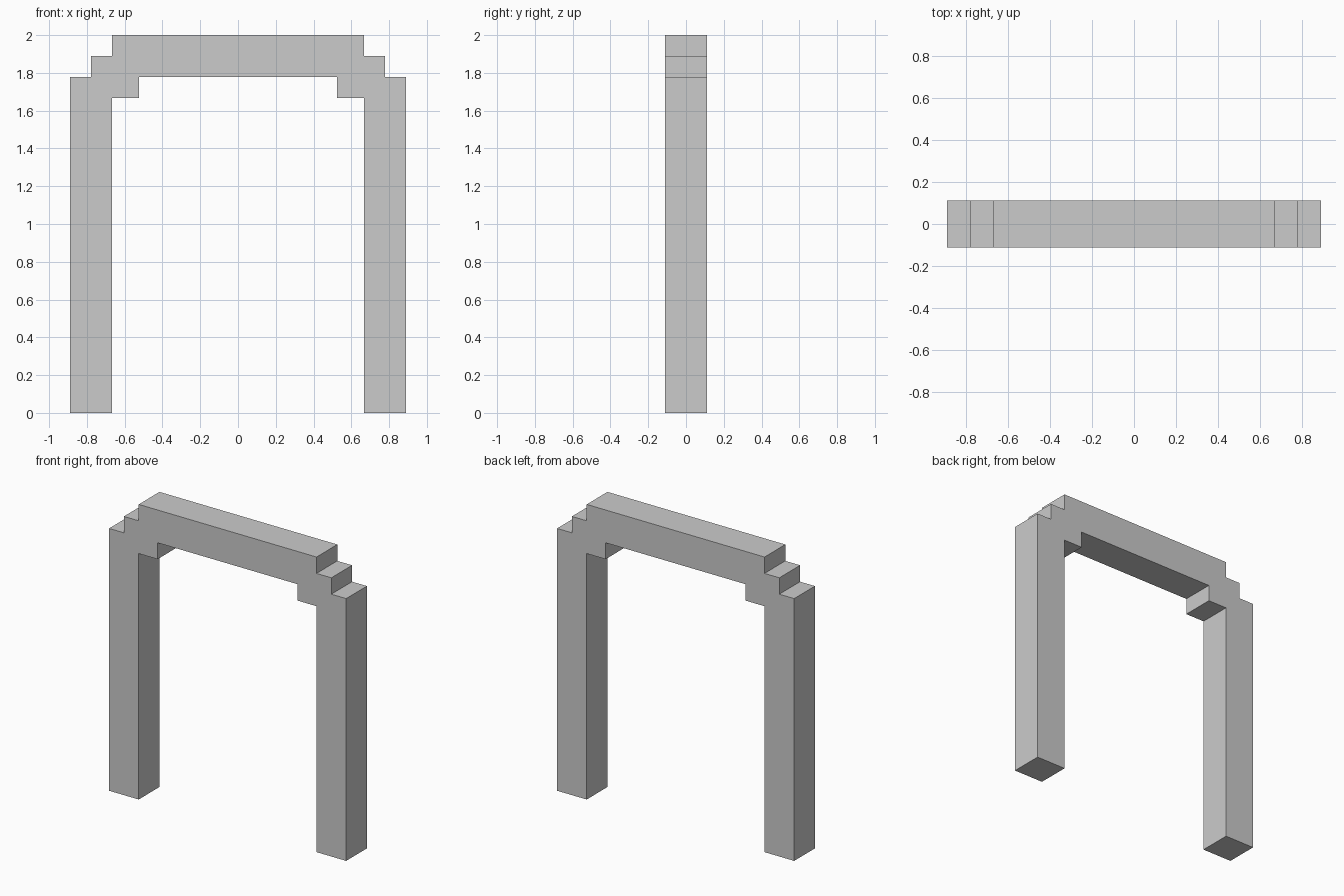
import bpy
import bmesh

if "Cube" in bpy.data.objects:
    bpy.data.objects.remove(bpy.data.objects["Cube"])

U = 1 / 9            # grid step of the model
DEPTH = 2 * U

# Right half of the stepped arch outline (x, z), from inner foot round to the top
half = [
    (0.525, 16 * U), (0.525, 15 * U), (6 * U, 15 * U), (6 * U, 0),   # inner step and leg
    (8 * U, 0), (8 * U, 16 * U),                                     # outer leg
    (7 * U, 16 * U), (7 * U, 17 * U), (6 * U, 17 * U), (6 * U, 2.0), # outer corner steps
]
outline = half + [(-x, z) for x, z in reversed(half)]

# Extrude the outline front to back
bm = bmesh.new()
face = bm.faces.new([bm.verts.new((x, -DEPTH / 2, z)) for x, z in outline])
extruded = bmesh.ops.extrude_face_region(bm, geom=[face], use_keep_orig=True)
back = [g for g in extruded["geom"] if isinstance(g, bmesh.types.BMVert)]
bmesh.ops.translate(bm, verts=back, vec=(0, DEPTH, 0))
bmesh.ops.recalc_face_normals(bm, faces=bm.faces)

mesh = bpy.data.meshes.new("stepped_arch")
bm.to_mesh(mesh)
bm.free()
arch = bpy.data.objects.new("stepped_arch", mesh)
bpy.context.collection.objects.link(arch)
